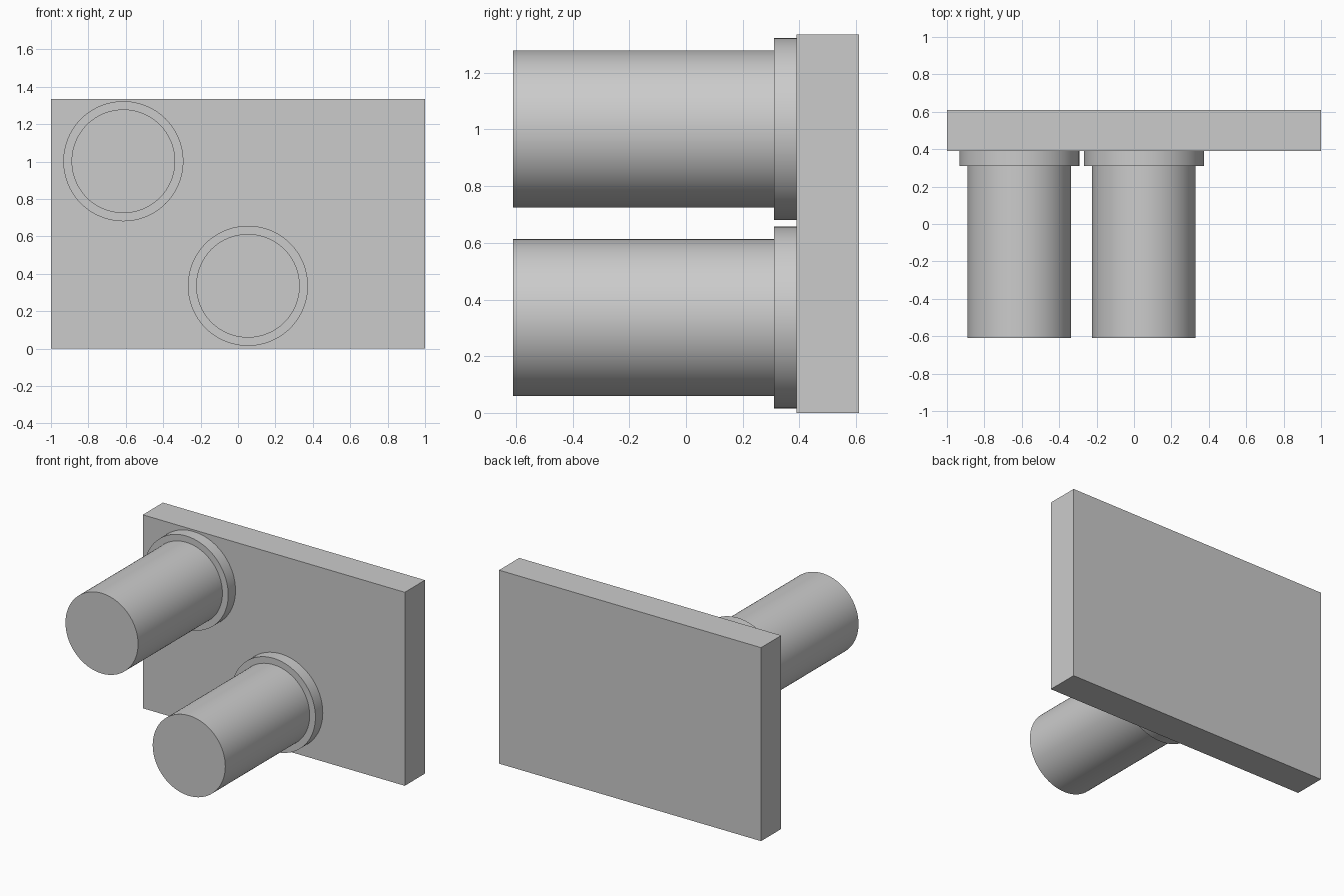
import bpy
import bmesh
import math
from mathutils import Vector

cube = bpy.data.objects.get("Cube")
if cube:
    bpy.data.objects.remove(cube, do_unlink=True)

# Single plain grey
grey = bpy.data.materials.new("plain_grey")
grey.use_nodes = True
colour = (0.6, 0.6, 0.6, 1)
grey.diffuse_color = colour
grey.node_tree.nodes["Principled BSDF"].inputs["Base Color"].default_value = colour

HEIGHT = 1.335
FRONT, PLATE_FACE, BACK = -0.61, 0.39, 0.61
COLLAR_FACE = 0.31
PEG_RADIUS, COLLAR_RADIUS = 0.277, 0.321


def add_object(name, bm):
    bmesh.ops.recalc_face_normals(bm, faces=bm.faces)
    mesh = bpy.data.meshes.new(name)
    bm.to_mesh(mesh)
    bm.free()
    mesh.materials.append(grey)
    obj = bpy.data.objects.new(name, mesh)
    bpy.context.collection.objects.link(obj)
    return obj


def add_peg(name, x, z):
    """Lathe a round peg with a collar at its base, along y."""
    profile = [(0, FRONT), (PEG_RADIUS, FRONT), (PEG_RADIUS, COLLAR_FACE),
               (COLLAR_RADIUS, COLLAR_FACE), (COLLAR_RADIUS, PLATE_FACE), (0, PLATE_FACE)]
    bm = bmesh.new()
    points = [bm.verts.new((r, y, 0)) for r, y in profile]
    edges = [bm.edges.new(pair) for pair in zip(points, points[1:])]
    bmesh.ops.spin(bm, geom=points + edges, cent=(0, 0, 0), axis=(0, 1, 0),
                   angle=math.tau, steps=96)
    bmesh.ops.remove_doubles(bm, verts=bm.verts, dist=0.0001)
    obj = add_object(name, bm)
    obj.location = (x, 0, z)
    bpy.ops.object.select_all(action='DESELECT')
    obj.select_set(True)
    bpy.context.view_layer.objects.active = obj
    bpy.ops.object.shade_smooth_by_angle(angle=math.radians(30))


# Back plate
bm = bmesh.new()
bmesh.ops.create_cube(bm, size=1)
bmesh.ops.scale(bm, verts=bm.verts, vec=Vector((2, BACK - PLATE_FACE, HEIGHT)))
plate = add_object("back_plate", bm)
plate.location = (0, (BACK + PLATE_FACE) / 2, HEIGHT / 2)

# Collared pegs
add_peg("upper_right_peg", -0.613, 1.002)
add_peg("lower_middle_peg", 0.053, 0.336)
